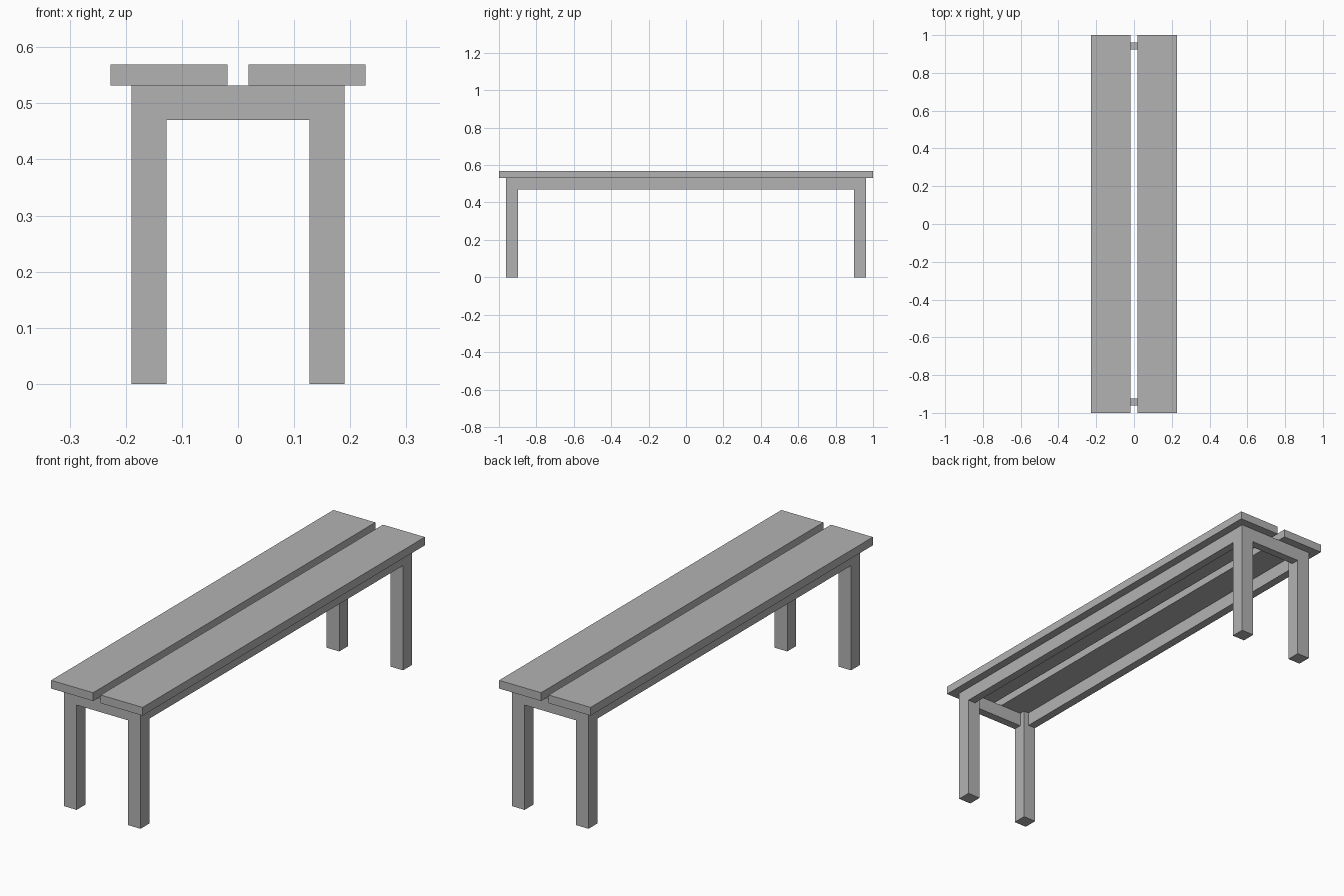
import bpy

default = bpy.data.objects.get("Cube")
if default:
    bpy.data.objects.remove(default, do_unlink=True)

grey = bpy.data.materials.new("plain grey")
grey.use_nodes = True
colour = (0.45, 0.45, 0.45, 1)
grey.diffuse_color = colour
grey.node_tree.nodes["Principled BSDF"].inputs["Base Color"].default_value = colour


def box(name, x, y, z):
    """Box spanning the given (low, high) range on each axis."""
    spans = (x, y, z)
    bpy.ops.mesh.primitive_cube_add(size=1, location=[(a + b) / 2 for a, b in spans])
    obj = bpy.context.object
    obj.name = name
    obj.scale = [b - a for a, b in spans]
    bpy.ops.object.transform_apply(location=False, rotation=False, scale=True)
    obj.data.materials.append(grey)


def side_range(inner, outer, sign):
    return tuple(sorted((inner * sign, outer * sign)))


TOP, SEAT_BOTTOM, RAIL_BOTTOM = 0.569, 0.532, 0.47
LEG_X, LEG_Y, LEG, BOARD = 0.19, 0.962, 0.063, 0.0375
IN_X, IN_Y = LEG_X - LEG, LEG_Y - LEG
rail_z = (RAIL_BOTTOM, SEAT_BOTTOM)

for sx, side in ((1, "left"), (-1, "right")):
    # Seat plank and long rail, flush with the outside of the legs
    box(f"seat_plank_{side}", side_range(0.019, 0.227, sx), (-1, 1), (SEAT_BOTTOM, TOP))
    box(f"long_rail_{side}", side_range(LEG_X - BOARD, LEG_X, sx), (-IN_Y, IN_Y), rail_z)
    # Legs
    for sy, end in ((-1, "front"), (1, "back")):
        box(f"{end}_leg_{side}", side_range(IN_X, LEG_X, sx),
            side_range(IN_Y, LEG_Y, sy), (0, SEAT_BOTTOM))

# Short rails between each pair of legs
for sy, end in ((-1, "front"), (1, "back")):
    box(f"{end}_rail", (-IN_X, IN_X), side_range(LEG_Y - BOARD, LEG_Y, sy), rail_z)
